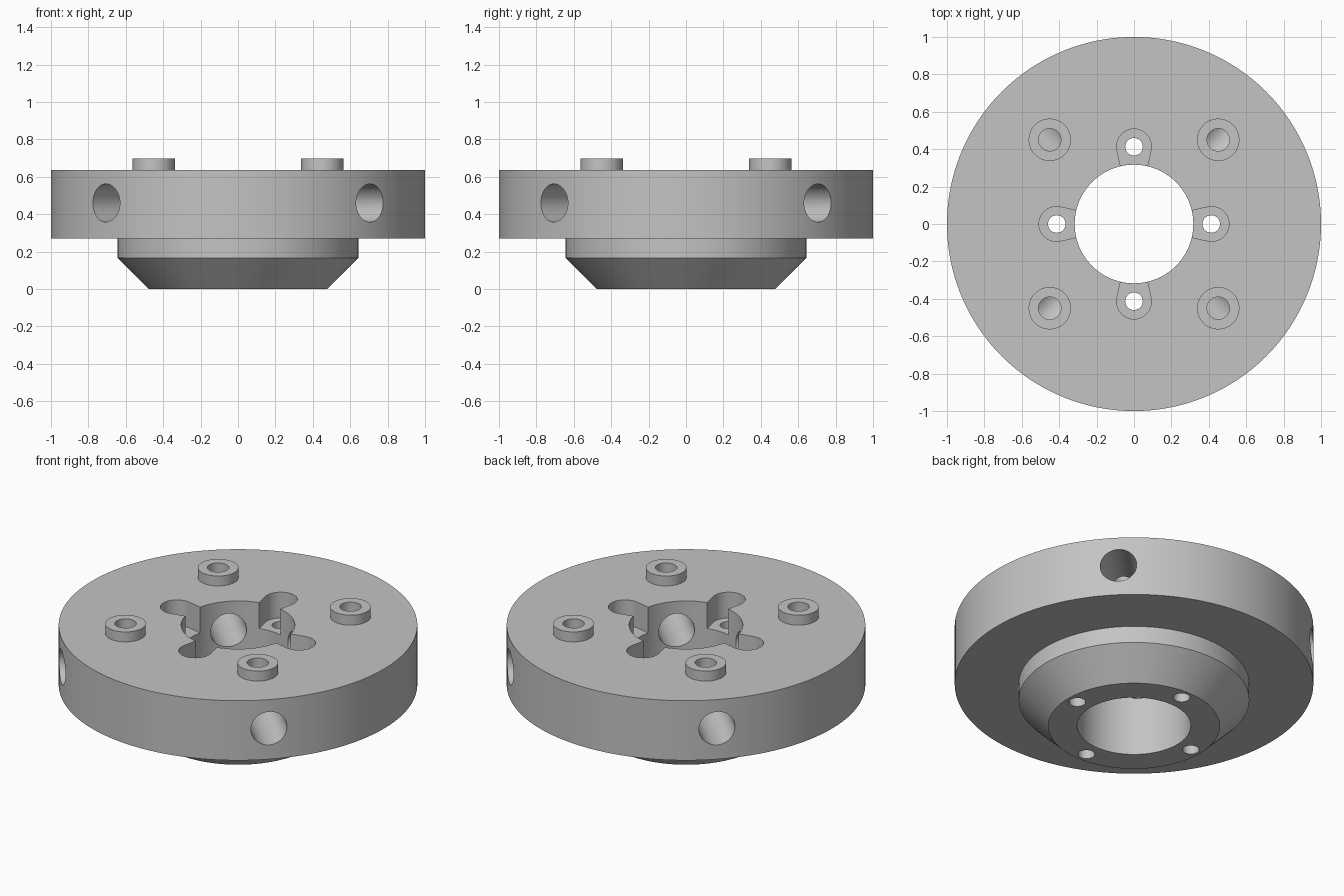
import bpy, bmesh, math
from mathutils import Matrix, Vector

if "Cube" in bpy.data.objects:
    bpy.data.objects.remove(bpy.data.objects["Cube"])

gray = bpy.data.materials.new("machined gray")
gray.diffuse_color = (0.55, 0.55, 0.55, 1)
gray.use_nodes = True
gray.node_tree.nodes["Principled BSDF"].inputs["Base Color"].default_value = gray.diffuse_color


def make(name, bm):
    bmesh.ops.recalc_face_normals(bm, faces=bm.faces)
    mesh = bpy.data.meshes.new(name)
    bm.to_mesh(mesh)
    bm.free()
    mesh.materials.append(gray)
    ob = bpy.data.objects.new(name, mesh)
    bpy.context.collection.objects.link(ob)
    return ob


def revolve(name, profile, n=128):
    """Closed ring from (radius, z) points."""
    bm = bmesh.new()
    rings = [[bm.verts.new((r * math.cos(math.tau * i / n), r * math.sin(math.tau * i / n), z))
              for i in range(n)] for r, z in profile]
    for k, a in enumerate(rings):
        b = rings[(k + 1) % len(rings)]
        for i in range(n):
            j = (i + 1) % n
            bm.faces.new((a[i], a[j], b[j], b[i]))
    return make(name, bm)


def prism(name, outline, z0, z1, matrix):
    """Outline extruded from z0 to z1, then placed by a matrix."""
    bm = bmesh.new()
    low = [bm.verts.new(matrix @ Vector((x, y, z0))) for x, y in outline]
    high = [bm.verts.new(matrix @ Vector((x, y, z1))) for x, y in outline]
    bm.faces.new(low[::-1])
    bm.faces.new(high)
    for i in range(len(low)):
        j = (i + 1) % len(low)
        bm.faces.new((low[i], low[j], high[j], high[i]))
    return make(name, bm)


def circle(r, n=48):
    return [(r * math.cos(math.tau * i / n), r * math.sin(math.tau * i / n)) for i in range(n)]


def combine(body, tool, operation):
    mod = body.modifiers.new("shape", 'BOOLEAN')
    mod.operation, mod.solver, mod.object = operation, 'EXACT', tool
    bpy.context.view_layer.objects.active = body
    bpy.ops.object.modifier_apply(modifier=mod.name)
    bpy.data.objects.remove(tool)


# Flanged disc with a stepped, chamfered hub and a central bore
body = revolve("flange_body", [(0.317, 0), (0.478, 0), (0.643, 0.167), (0.643, 0.27),
                               (1, 0.27), (1, 0.637), (0.317, 0.637)])

# Keyhole pocket outline: round outer end, sides narrowing towards the bore
pocket = [(0.093 * math.cos(math.radians(a)), 0.415 + 0.093 * math.sin(math.radians(a)))
          for a in range(-12, 193, 6)]
pocket += [(-0.059, 0.25), (0.059, 0.25)]

for k in range(4):
    turn = Matrix.Rotation(k * math.pi / 2, 4, 'Z')
    diagonal = Matrix.Rotation(k * math.pi / 2 + math.pi / 4, 4, 'Z')
    at_boss = diagonal @ Matrix.Translation((0.637, 0, 0))
    radial = diagonal @ Matrix.Translation((0, 0, 0.46)) @ Matrix.Rotation(math.pi / 2, 4, 'Y')
    # Raised boss, its port, and the radial passage below it
    combine(body, prism("boss", circle(0.113), 0.6, 0.698, at_boss), 'UNION')
    combine(body, prism("radial_hole", circle(0.102), 0.2, 1.1, radial), 'DIFFERENCE')
    combine(body, prism("boss_hole", circle(0.06), 0.46, 0.8, at_boss), 'DIFFERENCE')
    # Pocket open to the bore, with a through screw hole
    combine(body, prism("pocket", pocket, 0.478, 0.8, turn), 'DIFFERENCE')
    screw = turn @ Matrix.Translation((0, 0.413, 0))
    combine(body, prism("screw_hole", circle(0.047, 32), -0.1, 0.8, screw), 'DIFFERENCE')

# Smooth cylinders, crisp edges
bpy.context.view_layer.objects.active = body
body.select_set(True)
bpy.ops.object.shade_smooth_by_angle(angle=math.radians(30))
